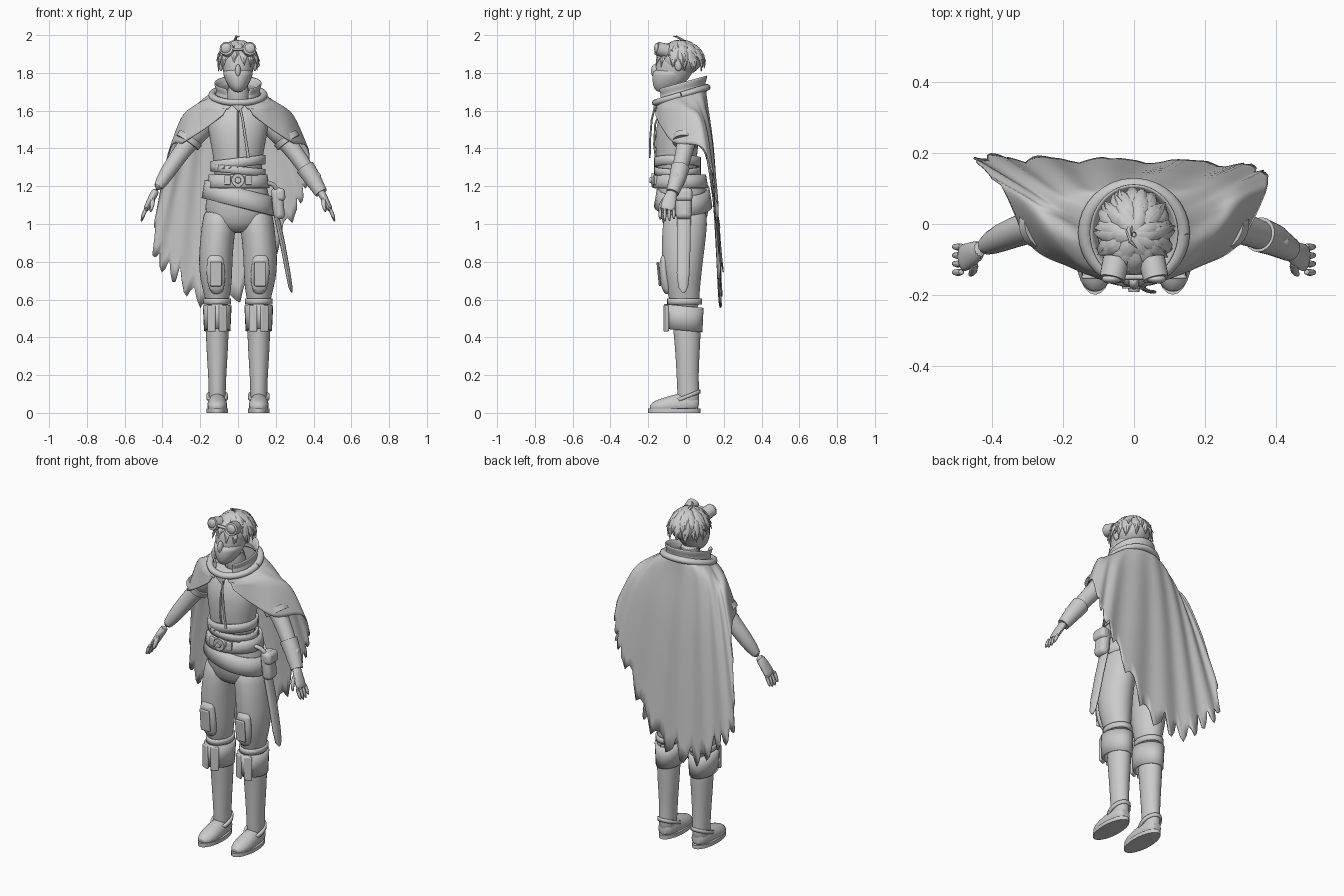
import bpy, bmesh, math, random
from mathutils import Vector as V

if bpy.data.objects.get("Cube"):
    bpy.data.objects.remove(bpy.data.objects["Cube"])
random.seed(4)
X, Y, Z = V((1, 0, 0)), V((0, 1, 0)), V((0, 0, 1))

grey = bpy.data.materials.new("light grey")
grey.use_nodes = True
grey.diffuse_color = (0.6, 0.6, 0.6, 1)
grey.node_tree.nodes["Principled BSDF"].inputs["Base Color"].default_value = grey.diffuse_color


def finish(name, bm, thick=0, subdiv=0, bevel=0, angle=40):
    bmesh.ops.recalc_face_normals(bm, faces=bm.faces)
    mesh = bpy.data.meshes.new(name)
    bm.to_mesh(mesh)
    bm.free()
    mesh.materials.append(grey)
    ob = bpy.data.objects.new(name, mesh)
    bpy.context.collection.objects.link(ob)
    bpy.ops.object.select_all(action='DESELECT')
    ob.select_set(True)
    bpy.context.view_layer.objects.active = ob
    bpy.ops.object.shade_smooth_by_angle(angle=math.radians(angle))
    if thick:
        m = ob.modifiers.new("Thickness", 'SOLIDIFY')
        m.thickness, m.offset = thick, 0
    if bevel:
        m = ob.modifiers.new("Bevel", 'BEVEL')
        m.width, m.segments = bevel, 3
    if subdiv:
        ob.modifiers.new("Smooth", 'SUBSURF').levels = subdiv
        ob.modifiers["Smooth"].render_levels = subdiv
    return ob


def grid(name, rows, closed=True, caps=True, **kw):
    """Skin rows of points into one surface."""
    bm = bmesh.new()
    vs = [[bm.verts.new(p) for p in row] for row in rows]
    n = len(rows[0])
    for a, b in zip(vs, vs[1:]):
        for i in range(n if closed else n - 1):
            j = (i + 1) % n
            bm.faces.new((a[i], a[j], b[j], b[i]))
    if closed and caps:
        bm.faces.new(vs[0])
        bm.faces.new(vs[-1])
    return finish(name, bm, **kw)


def ring(cx, cy, z, rx, ry, tilt=0, n=24, lean=0):
    pts = []
    for i in range(n):
        a = math.tau * i / n
        x, y = cx + rx * math.cos(a), cy + ry * math.sin(a)
        pts.append(V((x, y, z + tilt * x + lean * y)))
    return pts


def loft(name, sections, cx=0, **kw):
    """Sections are (z, x offset, y centre, x radius, y radius)."""
    return grid(name, [ring(cx + dx, cy, z, rx, ry) for z, dx, cy, rx, ry in sections],
                **{"subdiv": 1, **kw})


def band(name, z, h, rx, ry, cx=0, cy=-.04, tilt=0, flare=0, lean=0):
    rows = [ring(cx, cy, z + h * k / 2, rx - flare * k, ry - flare * k, tilt, lean=lean) for k in (-1, 0, 1)]
    return grid(name, rows, caps=False, thick=.014)


def tube(name, pts, radii, ref=Y, n=12, floor=None, **kw):
    pts = [V(p) for p in pts]
    rows = []
    for i, p in enumerate(pts):
        t = (pts[min(i + 1, len(pts) - 1)] - pts[max(i - 1, 0)]).normalized()
        side = t.cross(ref).normalized()
        up = side.cross(t)
        a, b = radii[i] if isinstance(radii[i], tuple) else (radii[i],) * 2
        row = [p + side * a * math.cos(math.tau * k / n) + up * b * math.sin(math.tau * k / n) for k in range(n)]
        if floor is not None:
            row = [V((q.x, q.y, max(q.z, floor))) for q in row]
        rows.append(row)
    return grid(name, rows, **kw)


def block(name, loc, size, rot=(0, 0, 0), bevel=.01):
    bm = bmesh.new()
    bmesh.ops.create_cube(bm, size=1)
    bmesh.ops.scale(bm, vec=size, verts=bm.verts)
    ob = finish(name, bm, bevel=bevel)
    ob.location, ob.rotation_euler = loc, rot
    return ob


def ball(name, loc, size):
    bm = bmesh.new()
    bmesh.ops.create_uvsphere(bm, u_segments=24, v_segments=14, radius=1)
    bmesh.ops.scale(bm, vec=size, verts=bm.verts)
    ob = finish(name, bm)
    ob.location = loc
    return ob


# Torso, neck and hips
loft("torso", [(1.2, 0, -.04, .13, .11), (1.32, 0, -.05, .125, .105), (1.42, 0, -.05, .145, .115),
               (1.53, 0, -.04, .165, .12), (1.6, 0, -.02, .165, .105), (1.66, 0, -.01, .1, .08)])
loft("neck", [(1.6, 0, -.02, .07, .07), (1.78, 0, -.04, .06, .065)])
loft("hips", [(1.27, 0, -.04, .13, .105), (1.18, 0, -.02, .16, .13), (1.1, 0, -.01, .178, .135),
              (1.0, 0, -.01, .17, .12), (.95, 0, -.01, .08, .07)])
band("waist_sash", 1.325, .05, .138, .118, cy=-.045, tilt=.12)
band("lower_sash", 1.285, .04, .138, .118, cy=-.045, tilt=-.1)
band("belt", 1.225, .07, .155, .135, cy=-.03, flare=.006)
band("hip_wrap", 1.14, .1, .178, .14, cy=-.015, tilt=-.25, flare=.008)
tube("buckle", [(0, -.15, 1.232), (0, -.182, 1.232)], [.038, .034], ref=Z, n=24)
tube("buckle_stud", [(0, -.17, 1.232), (0, -.192, 1.232)], [.02, .015], ref=Z, n=16)
for s in (1, -1):
    block("buckle_plate", (s * .055, -.163, 1.232), (.035, .016, .05), (0, 0, s * .25), .005)

# Head, mask and goggles
loft("head", [(1.7, 0, -.11, .02, .03), (1.73, 0, -.09, .055, .075), (1.8, 0, -.06, .08, .1),
              (1.87, 0, -.05, .088, .11), (1.93, 0, -.04, .075, .095), (1.96, 0, -.04, .03, .04)])
loft("mask", [(1.695, 0, -.12, .02, .035), (1.73, 0, -.1, .055, .078), (1.79, 0, -.08, .08, .1),
              (1.825, 0, -.075, .084, .1)])
ball("nose_ridge", (0, -.165, 1.81), (.015, .02, .035))
for s in (1, -1):
    tube("goggle_rim", [(s * .05, -.1, 1.915), (s * .062, -.155, 1.93)], [.038, .036], ref=Z, n=20)
    ball("goggle_lens", (s * .063, -.155, 1.93), (.028, .014, .028))
    ball("ear", (s * .09, -.04, 1.84), (.012, .02, .03))
tube("goggle_bridge", [(-.04, -.15, 1.925), (.04, -.15, 1.925)], [.008] * 2)

# Hair: a scalp with layered locks falling from the crown
ball("scalp", (0, -.03, 1.87), (.098, .115, .085))
for layer, (count, start, reach, lift) in enumerate([(26, .75, 1.05, 1), (22, .4, .95, 1.05), (13, .05, .9, 1.1)]):
    for i in range(count):
        az = math.tau * (i + random.uniform(-.3, .3)) / count
        front = max(0, -math.sin(az))
        end = start + reach * random.uniform(.85, 1.15) - .35 * front
        pts = []
        for k in range(5):
            th = start + (end - start) * k / 4
            flare = lift + (.14 * (k / 4) ** 3) * random.uniform(.5, 1.3)
            a = az + .12 * k / 4 * (-1) ** i
            pts.append((.1 * flare * math.sin(th) * math.cos(a), -.03 + .12 * flare * math.sin(th) * math.sin(a),
                        1.868 + .09 * flare * math.cos(th) - .025 * (k / 4) ** 2))
        out = V((math.cos(az), math.sin(az), .3))
        tube("hair_lock", pts, [(.014, .006), (.022, .01), (.02, .01), (.013, .007), (.001, .001)], ref=out, n=6)
tube("loose_tuft", [(0, 0, 1.95), (-.015, -.02, 1.975), (-.01, -.05, 1.992), (.01, -.07, 1.993)],
     [.012, .009, .006, .001], n=6)

# Collar: open at the front, flared, with a soft roll round its base
arc = [math.radians(-62 + 304 * i / 32) for i in range(33)]
grid("collar", [[V((r * math.cos(a), -.025 + r * 1.1 * math.sin(a), z + .3 * r * math.sin(a))) for a in arc]
                for r, z in ((.118, 1.675), (.105, 1.71), (.125, 1.75))], closed=False, thick=.014, subdiv=1)
roll = ring(0, -.025, 1.69, .138, .135, lean=.3, n=32)
tube("collar_roll", roll + roll[:1], [(.02, .018)] * 33, ref=Z, n=10)
block("cape_clasp", (0, -.165, 1.625), (.05, .016, .04), (0, math.pi / 4, 0), .006)
tube("cape_cord", [(.01, -.165, 1.62), (.025, -.182, 1.55), (.04, -.19, 1.45), (.055, -.192, 1.35)],
     [(.007, .005)] * 3 + [(.009, .005)], n=8)
tube("vest_seam", [(0, -.13, 1.61), (0, -.163, 1.53), (0, -.169, 1.42), (0, -.16, 1.35)], [.005] * 4, n=8)

# Cape: columns of (angle round the neck, shoulder point, hem point)
front = [(-80, (.05, -.155, 1.61), (.08, -.16, 1.575)), (-50, (.14, -.12, 1.62), (.18, -.12, 1.5)),
         (-20, (.2, -.04, 1.64), (.29, -.06, 1.43))]
back = [(5, (.23, .03, 1.62), (.37, .09, 1.4)), (25, (.22, .07, 1.61), (.37, .15, 1.2)),
        (50, (.15, .1, 1.63), (.29, .17, .99)), (90, (0, .11, 1.65), (.06, .18, .6)),
        (120, (-.12, .1, 1.64), (-.18, .185, .53)), (150, (-.2, .08, 1.62), (-.35, .19, .67)),
        (168, (-.23, .05, 1.61), (-.46, .19, .85)), (180, (-.24, .03, 1.61), (-.37, .1, 1.37))]
flip = [(180 - a, (-s[0], *s[1:]), (-h[0], *h[1:])) for a, s, h in reversed(front)]
rails = []
for a, s, h in front + back + flip:
    a, s, h = math.radians(a), V(s), V(h)
    neck = V((.13 * math.cos(a), -.025 + .13 * math.sin(a), 1.685 + .04 * math.sin(a)))
    bulge = V((.08 * s.x, .012, .02)) if h.z < 1.45 else V((0, 0, .01))
    rails.append((neck, s, s.lerp(h, .35) + bulge, h))


def spline(pts, t):
    i = min(int(t), len(pts) - 2)
    f = t - i
    p0, p1, p2, p3 = (pts[min(max(i + k, 0), len(pts) - 1)] for k in (-1, 0, 1, 2))
    return p1 + (p2 - p0) * f / 2 + (p0 * 2 - p1 * 5 + p2 * 4 - p3) * f * f / 2 + (p1 * 3 - p0 - p2 * 3 + p3) * f ** 3 / 2


steps, cols = 10, []
for i in range((len(rails) - 1) * steps + 1):
    u = i / steps
    rail = [spline([r[k] for r in rails], u) for k in range(4)]
    drop = max(0, min(1, (1.4 - rail[3].z) * 4))
    tear = drop * (.13 * abs((u * 2.3) % 1 - .35) + .05 * abs((u * 5.1) % 1 - .5))
    col = []
    for k in range(19):
        p = spline(rail, 3 * k / 18 * (1 - tear * (k / 18) ** 4))
        fold = .007 * math.sin(u * 7) * drop * (k / 18)
        col.append(p + Y * fold)
    cols.append(col)
grid("cape", cols, closed=False, thick=.006, angle=60)

for s in (1, -1):
    # Arms, sleeves and hands
    def m(*pts):
        return [(s * x, y, z) for x, y, z in pts]
    tube("arm", m((.15, .02, 1.58), (.23, .01, 1.47), (.3, -.01, 1.38), (.37, -.035, 1.28), (.435, -.07, 1.175)),
         [.065, .058, .046, .044, .028], subdiv=1)
    tube("sleeve", m((.13, .01, 1.6), (.18, .01, 1.54), (.23, .005, 1.485), (.265, 0, 1.435)),
         [.07, .077, .072, .066], subdiv=1)
    tube("sleeve_hem", m((.25, 0, 1.457), (.268, -.003, 1.431)), [.072, .07], n=20)
    tube("palm", m((.43, -.067, 1.185), (.455, -.085, 1.14), (.48, -.095, 1.09), (.49, -.1, 1.07)),
         [(.024, .026), (.02, .036), (.018, .042), (.014, .038)], subdiv=1)
    for i in range(4):
        y, drop = -.135 + .024 * i, .012 * abs(i - 1.4)
        tube("finger", m((.483, y, 1.09), (.503, y - .003, 1.045), (.512, y, 1.005 + drop)), [.012, .011, .006],
             n=8, subdiv=1)
    tube("thumb", m((.452, -.105, 1.145), (.452, -.135, 1.1), (.465, -.145, 1.06)), [.016, .013, .007], n=8, subdiv=1)

    # Trousers, knee pads and boots
    loft("trouser_leg", [(1.1, -.02, 0, .085, .11), (1.0, -.012, -.005, .092, .12), (.88, .003, -.015, .09, .115),
                         (.76, .008, -.02, .09, .105), (.66, 0, -.015, .078, .09), (.6, -.002, -.01, .062, .08),
                         (.54, 0, 0, .055, .07)][::-1], cx=s * .112) if s > 0 else \
        loft("trouser_leg", [(1.1, .02, 0, .085, .11), (1.0, .012, -.005, .092, .12), (.88, -.003, -.015, .09, .115),
                             (.76, -.008, -.02, .09, .105), (.66, 0, -.015, .078, .09), (.6, .002, -.01, .062, .08),
                             (.54, 0, 0, .055, .07)][::-1], cx=s * .112)
    tube("knee_pad", [(s * .12, -.108, .84), (s * .12, -.118, .82), (s * .118, -.116, .73), (s * .112, -.1, .65),
                      (s * .112, -.09, .63)], [(.025, .01), (.047, .024), (.052, .028), (.042, .028), (.02, .015)],
         n=16, subdiv=1)
    block("knee_plate", (s * .117, -.144, .735), (.062, .012, .13), (.1, 0, 0), .008)
    band("knee_strap", .59, .03, .066, .085, cx=s * .11, cy=-.008)
    band("boot_cuff", .5, .13, .066, .095, cx=s * .11, cy=-.012, flare=-.003, lean=-.1)
    for k in (-1, 1):
        block("shin_plate", (s * .11 + k * .03, -.105, .5), (.045, .016, .14), (0, 0, k * .4), .006)
    loft("boot", [(.03, 0, .015, .048, .058), (.1, 0, .012, .044, .058), (.2, 0, .008, .048, .058),
                  (.34, 0, .008, .058, .066), (.45, 0, .005, .061, .074), (.55, 0, 0, .06, .08)], cx=s * .11)
    tube("boot_foot", [(s * .11, y, z) for y, z in ((.07, .05), (.04, .05), (-.04, .045), (-.11, .035),
                                                    (-.165, .03), (-.192, .025))],
         [(.025, .04), (.048, .06), (.052, .06), (.056, .047), (.045, .035), (.015, .015)],
         ref=Z, n=16, floor=.018, subdiv=1)
    grid("sole", [ring(s * .11, -.062, z, .058, .138) for z in (0, .022)])
    band("ankle_strap", .085, .02, .05, .066, cx=s * .11, cy=.004, lean=.4)

# Gauntlet on the left forearm
tube("gauntlet", [(.355, -.03, 1.3), (.395, -.045, 1.24), (.44, -.072, 1.165)], [.05, .045, .034], n=20)
tube("gauntlet_rim", [(.4, -.045, 1.275), (.425, -.05, 1.262), (.435, -.062, 1.2)], [.012, .022, .01], n=10, subdiv=1)

# Pouch and sheathed blade on the left hip
block("hip_pouch", (.212, -.012, 1.11), (.06, .085, .17), (0, -.1, 0), .025)
block("pouch_flap", (.222, -.012, 1.155), (.055, .092, .07), (0, -.1, 0), .02)
tube("pouch_loop", [(.15, -.06, 1.22), (.185, -.05, 1.21), (.215, -.03, 1.17)], [.012] * 3, n=10)
tube("scabbard", [(.2, -.01, 1.06), (.235, -.012, .9), (.265, -.015, .74), (.278, -.015, .665), (.284, -.012, .638)],
     [(.014, .036), (.014, .036), (.013, .034), (.011, .026), (.004, .008)], n=16)
